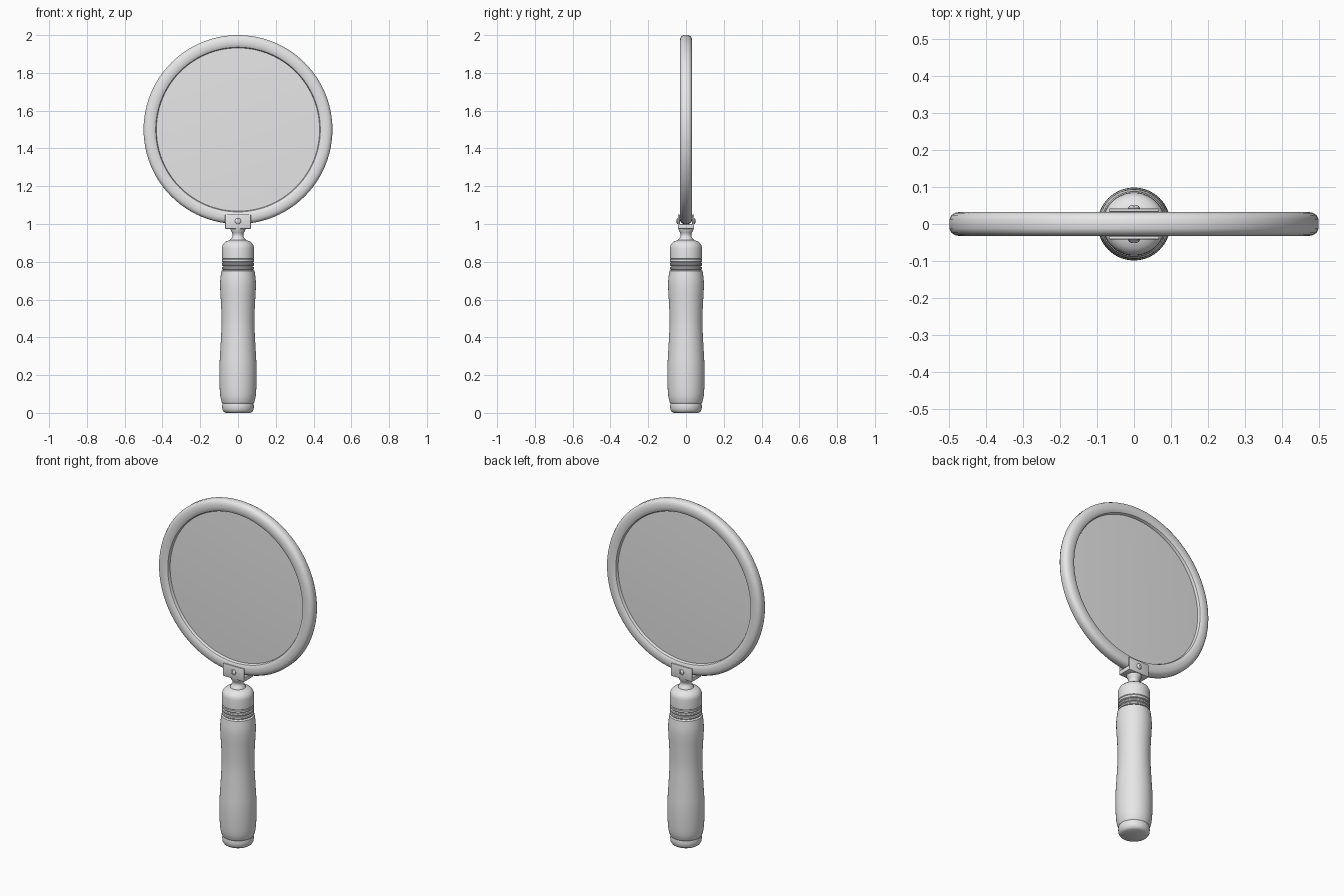
import bpy, bmesh, math
from mathutils import Matrix, Vector

if "Cube" in bpy.data.objects:
    bpy.data.objects.remove(bpy.data.objects["Cube"])

grey = bpy.data.materials.new("light grey")
grey.diffuse_color = (0.8, 0.8, 0.8, 1)
grey.use_nodes = True
grey.node_tree.nodes["Principled BSDF"].inputs["Base Color"].default_value = grey.diffuse_color


def finish(name, bm, angle=35):
    bmesh.ops.recalc_face_normals(bm, faces=bm.faces)
    mesh = bpy.data.meshes.new(name)
    bm.to_mesh(mesh)
    bm.free()
    mesh.materials.append(grey)
    obj = bpy.data.objects.new(name, mesh)
    bpy.context.collection.objects.link(obj)
    bpy.ops.object.select_all(action='DESELECT')
    obj.select_set(True)
    bpy.context.view_layer.objects.active = obj
    bpy.ops.object.shade_smooth_by_angle(angle=math.radians(angle))
    return obj


def lathe(name, profile, steps=64, closed=False, matrix=Matrix(), angle=35):
    """Spin (radius, height) points around z, then place with matrix."""
    bm = bmesh.new()
    vs = [bm.verts.new((r, 0, h)) for r, h in profile]
    es = [bm.edges.new(p) for p in zip(vs, vs[1:] + (vs[:1] if closed else []))
          if p[0] != p[1]]
    bmesh.ops.spin(bm, geom=vs + es, cent=(0, 0, 0), axis=(0, 0, 1),
                   angle=math.tau, steps=steps, use_duplicate=False)
    bmesh.ops.remove_doubles(bm, verts=bm.verts, dist=1e-5)
    bm.transform(matrix)
    return finish(name, bm, angle)


def box(name, size, centre, bevel=0.0):
    bm = bmesh.new()
    bmesh.ops.create_cube(bm, size=1, matrix=Matrix.Translation(centre)
                          @ Matrix.Diagonal((*size, 1)))
    if bevel:
        bmesh.ops.bevel(bm, geom=bm.edges[:], offset=bevel, segments=2,
                        profile=0.5, affect='EDGES')
    return finish(name, bm)


def smooth_profile(pts, n=5):
    """Catmull-Rom curve through the points."""
    p = [Vector(q) for q in [pts[0]] + pts + [pts[-1]]]
    out = []
    for a, b, c, d in zip(p, p[1:], p[2:], p[3:]):
        for i in range(n):
            t = i / n
            out.append(tuple(0.5 * (2*b + (c-a)*t + (2*a-5*b+4*c-d)*t*t
                                    + (3*b-a-3*c+d)*t**3)))
    return out + [pts[-1]]


# Round frame: rounded section spun around the y axis
to_front = Matrix.Translation((0, 0, 1.5)) @ Matrix.Rotation(math.pi/2, 4, 'X')
half = [(0.432, 0.018), (0.436, 0.026), (0.446, 0.031), (0.457, 0.033),
        (0.472, 0.033), (0.485, 0.030), (0.494, 0.024), (0.500, 0.013)]
ring = half + [(r, -h) for r, h in reversed(half)]
lathe("lens_frame", ring, 96, True, to_front)

# Gently domed lens
lens = [(0.437 * i / 8, 0.018 - 0.008 * (i / 8) ** 2) for i in range(9)]
lathe("lens", lens + [(r, -h) for r, h in reversed(lens)], 96, False, to_front)

# Turned grip with a rounded foot
foot = [(0, 0), (0.066, 0), (0.076, 0.006), (0.083, 0.018), (0.084, 0.038),
        (0.082, 0.05)]
grip = smooth_profile([(0.086, 0.056), (0.094, 0.09), (0.098, 0.16),
                       (0.098, 0.25), (0.092, 0.36), (0.087, 0.47),
                       (0.089, 0.56), (0.094, 0.65), (0.094, 0.70),
                       (0.088, 0.752)])
lathe("grip", foot + grip + [(0.08, 0.757), (0, 0.757)])

# Grooved collar rings
collar = [(0, 0.75)]
for z in (0.757, 0.777):
    collar += [(0.078, z), (0.084, z + 0.003), (0.086, z + 0.009),
               (0.084, z + 0.015), (0.078, z + 0.018)]
lathe("collar_rings", collar + [(0.078, 0.80), (0, 0.80)])

# Metal cap above the collar
lathe("ferrule", [(0, 0.797), (0.082, 0.797), (0.085, 0.801), (0.085, 0.812),
                  (0.082, 0.815), (0.085, 0.818), (0.085, 0.872),
                  (0.083, 0.884), (0.077, 0.896), (0.066, 0.906),
                  (0.052, 0.912), (0.042, 0.915), (0, 0.915)])

# Waisted neck
lathe("neck", [(0, 0.91), (0.042, 0.912), (0.041, 0.918), (0.032, 0.928),
               (0.028, 0.937), (0.028, 0.944), (0.032, 0.955),
               (0.038, 0.964), (0.040, 0.98), (0, 0.98)], 48)

# Clamp gripping the bottom of the frame
box("clamp_base", (0.136, 0.08, 0.025), (0, 0, 0.987), 0.003)
for side, label in ((-1, "front"), (1, "back")):
    box("clamp_plate_" + label, (0.136, 0.009, 0.075),
        (0, side * 0.0375, 1.0125), 0.003)
    # Domed screw head with a slot
    place = (Matrix.Translation((0, side * 0.041, 1.015))
             @ Matrix.Rotation(-side * math.pi / 2, 4, 'X'))
    screw = lathe("screw_" + label, [(0, -0.004), (0.016, -0.004), (0.016, 0.003),
                  (0.013, 0.007), (0.007, 0.010), (0, 0.011)], 32, False, place)
    slot = box("slot_cutter_" + label, (0.004, 0.01, 0.05),
               (0, side * 0.0525, 1.015))
    slot.hide_render = True
    slot.hide_set(True)
    cut = screw.modifiers.new("slot", 'BOOLEAN')
    cut.operation = 'DIFFERENCE'
    cut.object = slot
